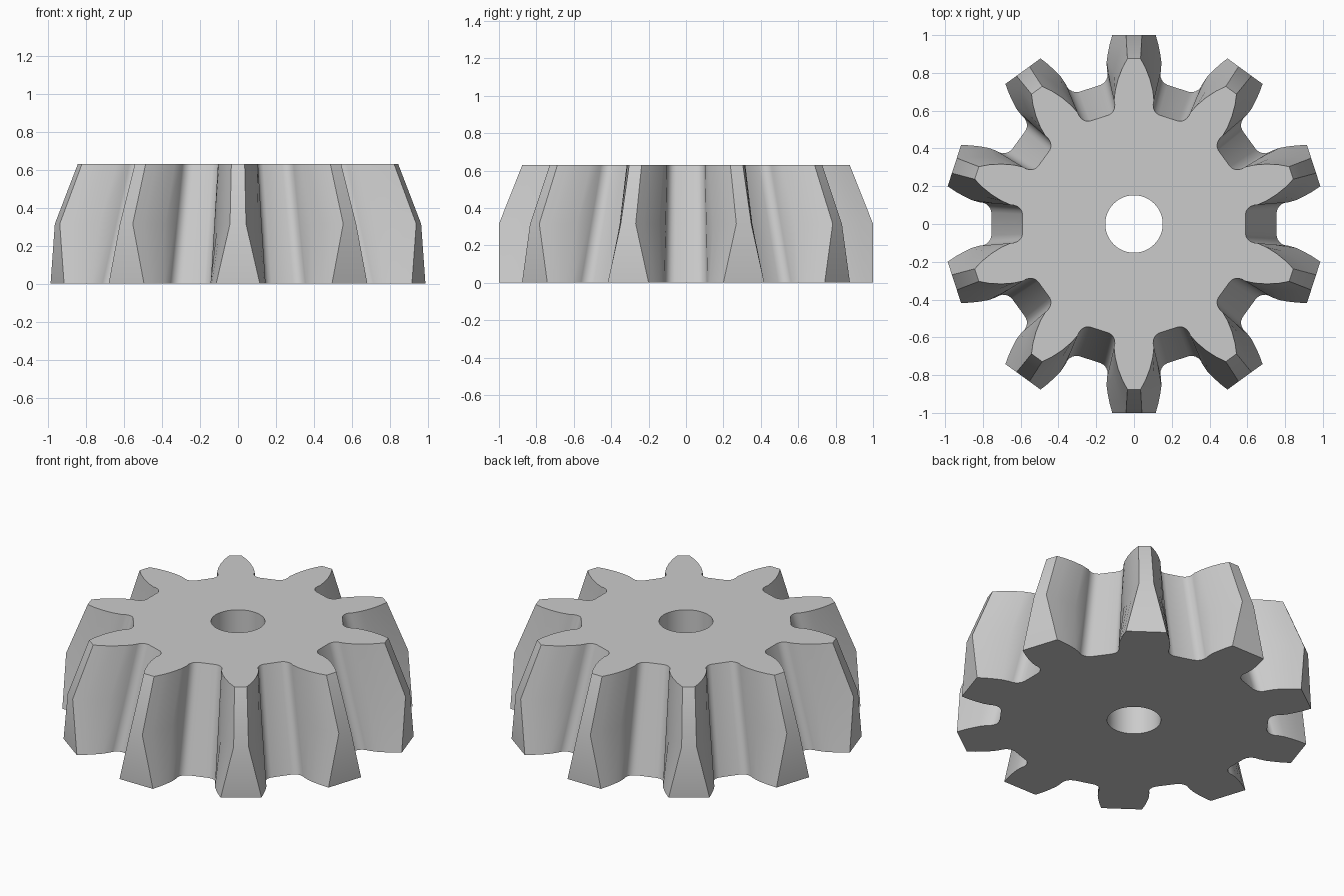
import bpy, bmesh, math

cube = bpy.data.objects.get("Cube")
if cube:
    bpy.data.objects.remove(cube, do_unlink=True)

TEETH = 10
HALF = math.pi / TEETH

# Sections: height, root radius, gap scale, flank from tip down (half width, radius)
SECTIONS = [
    (0.0, 0.755, 1.0, [(.115, 1), (.129, .95), (.139, .9), (.145, .857)]),
    (0.315, 0.672, 0.94, [(.042, 1), (.068, .935), (.09, .87), (.108, .80)]),
    (0.63, 0.59, 0.88, [(.035, .875), (.062, .825), (.085, .765), (.1, .705)]),
]
# Root fillet: outward from the root, sideways from the gap centre
FILLET = [(.063, .115), (.045, .113), (.028, .106), (.014, .094), (.005, .08), (0, .06)]


def half_tooth(root, scale, flank):
    """Half tooth profile as (half width, radius), tip to root."""
    pts = list(flank)
    for out, side in FILLET:
        x, y = root + out, side * scale
        pts.append((x * math.sin(HALF) - y * math.cos(HALF),
                    x * math.cos(HALF) + y * math.sin(HALF)))
    return pts


def outline(root, scale, flank):
    """Whole gear outline, one mirrored tooth repeated around the axis."""
    half = half_tooth(root, scale, flank)
    tooth = [(w, r) for w, r in reversed(half)] + [(-w, r) for w, r in half]
    pts = []
    for k in range(TEETH):
        a = 2 * HALF * k
        c, s = math.cos(a), math.sin(a)
        pts += [(w * c - r * s, w * s + r * c) for w, r in tooth]
    return pts


def loft(bm, lower, upper):
    n = len(lower)
    for i in range(n):
        j = (i + 1) % n
        bm.faces.new((lower[i], lower[j], upper[j], upper[i]))


def ring_edges(bm, ring):
    return [bm.edges.get((ring[i - 1], ring[i])) for i in range(len(ring))]


# Toothed rim
bm = bmesh.new()
rims = [[bm.verts.new((x, y, z)) for x, y in outline(root, scale, flank)]
        for z, root, scale, flank in SECTIONS]
for lower, upper in zip(rims, rims[1:]):
    loft(bm, lower, upper)

# Centre bore
SIDES = 48
bores = [[bm.verts.new((.152 * math.cos(2 * math.pi * i / SIDES),
                        .152 * math.sin(2 * math.pi * i / SIDES), z))
          for i in range(SIDES)] for z in (0, SECTIONS[-1][0])]
loft(bm, bores[1], bores[0])

# Flat end faces around the bore
for rim, bore in ((rims[0], bores[0]), (rims[-1], bores[1])):
    bmesh.ops.triangle_fill(bm, use_beauty=True,
                            edges=ring_edges(bm, rim) + ring_edges(bm, bore))
bmesh.ops.recalc_face_normals(bm, faces=bm.faces)

mesh = bpy.data.meshes.new("bevel_gear")
bm.to_mesh(mesh)
bm.free()
gear = bpy.data.objects.new("bevel_gear", mesh)
bpy.context.collection.objects.link(gear)

# Plain grey metal
grey = bpy.data.materials.new("plain_grey")
grey.use_nodes = True
colour = (0.6, 0.6, 0.6, 1)
grey.diffuse_color = colour
grey.node_tree.nodes["Principled BSDF"].inputs["Base Color"].default_value = colour
mesh.materials.append(grey)

bpy.ops.object.select_all(action='DESELECT')
gear.select_set(True)
bpy.context.view_layer.objects.active = gear
bpy.ops.object.shade_smooth_by_angle(angle=math.radians(25))
